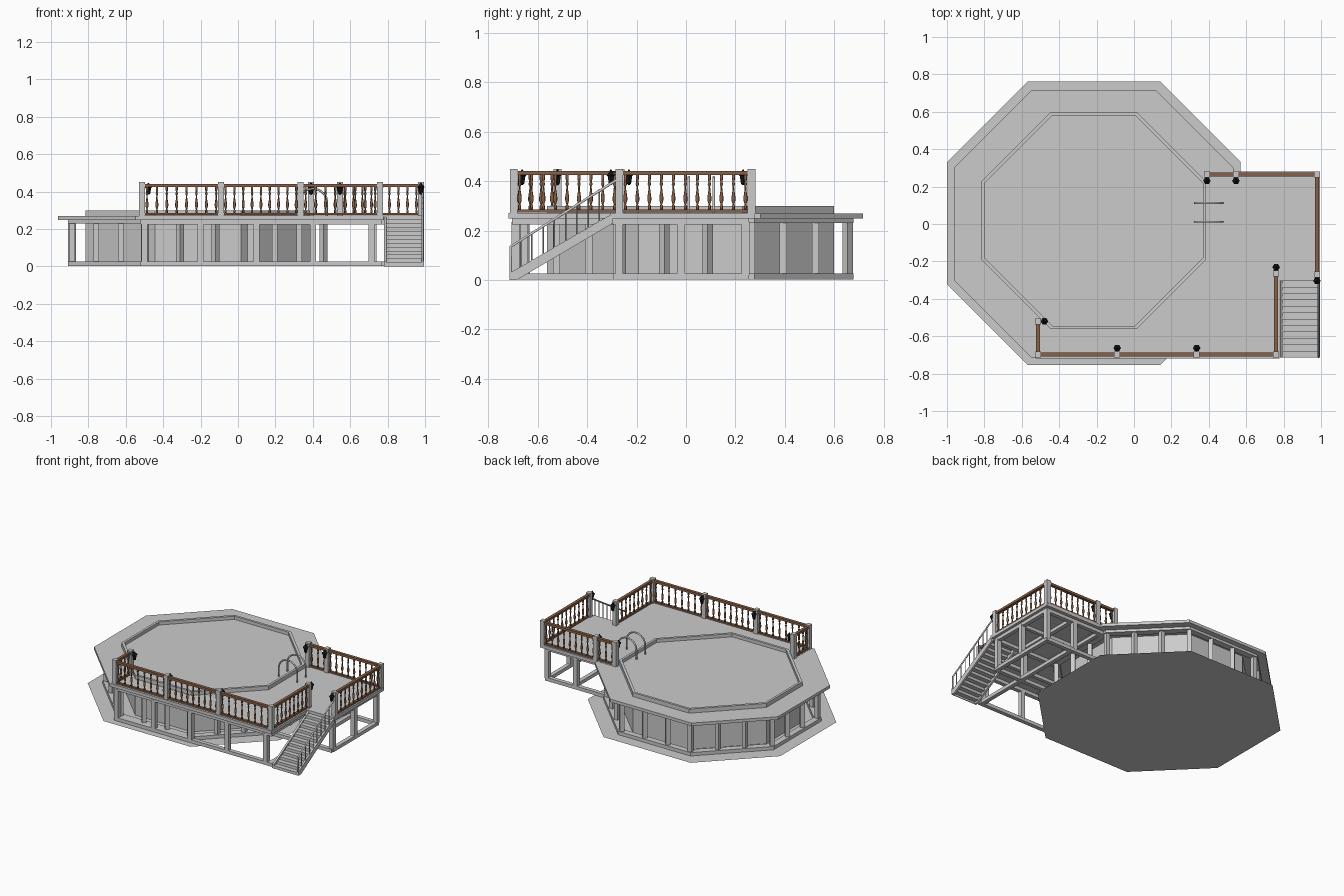
import bpy, bmesh, math
from mathutils import Vector, Matrix

cube = bpy.data.objects.get("Cube")
if cube:
    bpy.data.objects.remove(cube, do_unlink=True)


def material(name, rgb):
    m = bpy.data.materials.new(name)
    m.use_nodes = True
    m.diffuse_color = (*rgb, 1)
    m.node_tree.nodes["Principled BSDF"].inputs["Base Color"].default_value = (*rgb, 1)
    return m


GREY = material("light grey", (0.6, 0.6, 0.6))
BROWN = material("wood brown", (0.25, 0.12, 0.065))
BLACK = material("lamp black", (0.01, 0.01, 0.01))


def finish(name, bm, mat, smooth=False):
    bmesh.ops.recalc_face_normals(bm, faces=bm.faces)
    mesh = bpy.data.meshes.new(name)
    bm.to_mesh(mesh)
    bm.free()
    mesh.materials.append(mat)
    if smooth:
        mesh.shade_smooth()
    ob = bpy.data.objects.new(name, mesh)
    bpy.context.collection.objects.link(ob)
    return ob


def box(bm, x0, x1, y0, y1, z0, z1):
    m = Matrix.Translation(((x0 + x1) / 2, (y0 + y1) / 2, (z0 + z1) / 2))
    m = m @ Matrix.Diagonal((abs(x1 - x0), abs(y1 - y0), abs(z1 - z0), 1))
    bmesh.ops.create_cube(bm, size=1, matrix=m)


def post(bm, x, y, w, z0, z1):
    box(bm, x - w / 2, x + w / 2, y - w / 2, y + w / 2, z0, z1)


def beam(bm, a, b, w, z0, z1):
    """Horizontal bar between two plan points."""
    a, b = Vector(a), Vector(b)
    d = b - a
    mid = (a + b) / 2
    m = Matrix.Translation((mid.x, mid.y, (z0 + z1) / 2))
    m = m @ Matrix.Rotation(math.atan2(d.y, d.x), 4, 'Z')
    bmesh.ops.create_cube(bm, size=1, matrix=m @ Matrix.Diagonal((d.length, w, z1 - z0, 1)))


def prism(bm, pts, z0, z1):
    low = [bm.verts.new((*p, z0)) for p in pts]
    high = [bm.verts.new((*p, z1)) for p in pts]
    bm.faces.new(low[::-1])
    bm.faces.new(high)
    for i in range(len(pts)):
        j = (i + 1) % len(pts)
        bm.faces.new((low[i], low[j], high[j], high[i]))


def ring(bm, outer, inner, z0, z1):
    loops = [[bm.verts.new((*p, z)) for p in pts]
             for pts, z in ((outer, z0), (outer, z1), (inner, z1), (inner, z0))]
    n = len(outer)
    for k in range(4):
        a, b = loops[k], loops[(k + 1) % 4]
        for i in range(n):
            j = (i + 1) % n
            bm.faces.new((a[i], a[j], b[j], b[i]))


def lathe(bm, x, y, profile, sides):
    rows = [[bm.verts.new((x + r * math.cos(math.tau * i / sides),
                           y + r * math.sin(math.tau * i / sides), z))
             for i in range(sides)] for r, z in profile]
    for a, b in zip(rows, rows[1:]):
        for i in range(sides):
            j = (i + 1) % sides
            bm.faces.new((a[i], a[j], b[j], b[i]))
    bm.faces.new(rows[0][::-1])
    bm.faces.new(rows[-1])


def tube(name, pts, radius, mat=GREY):
    cu = bpy.data.curves.new(name, 'CURVE')
    cu.dimensions = '3D'
    cu.bevel_depth, cu.bevel_resolution, cu.use_fill_caps = radius, 1, True
    s = cu.splines.new('POLY')
    s.points.add(len(pts) - 1)
    for p, co in zip(s.points, pts):
        p.co = (*co, 1)
    cu.materials.append(mat)
    ob = bpy.data.objects.new(name, cu)
    bpy.context.collection.objects.link(ob)


def octagon(hx, hy, c, cy=0.0, cx=-0.215):
    q = [(hx, hy - c), (hx - c, hy), (c - hx, hy), (-hx, hy - c)]
    return [(cx + x, cy + y) for x, y in q + [(-x, -y) for x, y in q]]


DECK = 0.27
pool_out, pool_in = octagon(0.6, 0.58, 0.37, 0.018), octagon(0.583, 0.563, 0.363, 0.018)

# Ground sheet, pool shell and water
bm = bmesh.new()
bm.faces.new([bm.verts.new((*p, 0)) for p in octagon(0.785, 0.757, 0.43, 0.004)])
finish("ground_sheet", bm, GREY)
bm = bmesh.new()
ring(bm, pool_out, pool_in, 0.004, 0.3)
finish("pool_wall", bm, GREY)
bm = bmesh.new()
prism(bm, pool_in, 0.262, 0.276)
finish("water", bm, GREY)

# Walkway around the pool, with its frame
bm = bmesh.new()
ring(bm, octagon(0.747, 0.717, 0.415), pool_out, 0.248, DECK)
finish("walkway", bm, GREY)
bm = bmesh.new()
for z0, z1 in ((0.002, 0.027), (0.23, 0.249)):
    ring(bm, octagon(0.695, 0.677, 0.4), octagon(0.65, 0.632, 0.38), z0, z1)
stands = octagon(0.672, 0.654, 0.39)
for i, a in enumerate(stands):
    b = stands[(i + 1) % 8]
    for t in (0, 1 / 3, 2 / 3):
        d = Vector(a).lerp(Vector(b), t)
        m = Matrix.Translation((d.x, d.y, 0.13)) @ Matrix.Rotation(i * math.pi / 4, 4, 'Z')
        bmesh.ops.create_cube(bm, size=1, matrix=m @ Matrix.Diagonal((0.03, 0.03, 0.21, 1)))
finish("walkway_frame", bm, GREY)

# Raised platform beside the pool
bm = bmesh.new()
prism(bm, [(-0.525, -0.718), (0.778, -0.718), (0.778, -0.305), (0.995, -0.305), (0.995, 0.28),
           (0.37, 0.28), (0.38, -0.19), (0.01, -0.555), (-0.45, -0.555), (-0.525, -0.49)],
      0.249, DECK + 0.002)
finish("platform", bm, GREY)

bm = bmesh.new()
lines = [((-0.52, -0.69), (0.77, -0.69)), ((0.75, -0.69), (0.75, 0.25)),
         ((0.96, -0.28), (0.96, 0.25)), ((0.45, 0.24), (0.97, 0.24)), ((0.45, -0.28), (0.97, -0.28))]
for a, b in lines:
    beam(bm, a, b, 0.03, 0.002, 0.027)
    beam(bm, a, b, 0.03, 0.225, 0.25)
for a, b in (((0.5, -0.69), (0.5, 0.25)), ((0.45, -0.02), (0.97, -0.02)), ((0.25, -0.48), (0.77, -0.48))):
    beam(bm, a, b, 0.025, 0.225, 0.25)
for x in (-0.5, -0.2, 0.1, 0.4, 0.715):
    post(bm, x, -0.69, 0.032, 0.02, 0.235)
for x, y in ((0.96, -0.27), (0.96, -0.02), (0.96, 0.24), (0.725, 0.24), (0.725, -0.28)):
    post(bm, x, y, 0.032, 0.02, 0.235)
finish("platform_frame", bm, GREY)

# Stairs
STEPS, Y_TOP, Y_LOW = 12, -0.305, -0.715
run, rise = (Y_TOP - Y_LOW) / STEPS, 0.25 / STEPS
bm = bmesh.new()
for i in range(STEPS):
    y, z = Y_LOW + i * run, (i + 1) * rise
    box(bm, 0.79, 0.985, y, y + run + 0.006, z - 0.007, z)
    box(bm, 0.79, 0.985, y, y + 0.005, z - rise, z)
finish("stair_steps", bm, GREY)
bm = bmesh.new()
for x in (0.78, 0.98):
    sect = [(Y_LOW, 0), (Y_LOW + 0.03, 0), (Y_TOP + 0.01, 0.23), (Y_TOP + 0.01, 0.27), (Y_LOW, 0.027)]
    sides = [[bm.verts.new((x + w, y, z)) for y, z in sect] for w in (0, 0.014)]
    bm.faces.new(sides[0])
    bm.faces.new(sides[1][::-1])
    for i in range(5):
        j = (i + 1) % 5
        bm.faces.new((sides[0][i], sides[0][j], sides[1][j], sides[1][i]))
finish("stair_stringers", bm, GREY)
tube("stair_handrail", [(0.987, Y_LOW + 0.005, 0.02), (0.987, Y_LOW + 0.005, 0.135),
                        (0.987, -0.28, 0.405)], 0.006)
for i in range(1, 9):
    t = i / 9
    y = Y_LOW + t * (Y_TOP - Y_LOW)
    tube("stair_baluster", [(0.987, y, 0.02 + t * 0.24), (0.987, y, 0.135 + t * 0.262)], 0.0035)

# Railings: posts, rails and turned balusters
runs = [[(-0.513, -0.52), (-0.513, -0.697), (-0.09, -0.697), (0.335, -0.697), (0.76, -0.697),
         (0.76, -0.265)],
        [(0.978, -0.27), (0.978, 0.265), (0.545, 0.265), (0.39, 0.265)]]
spindle = [(0.006, 0.285), (0.006, 0.3), (0.003, 0.305), (0.008, 0.322), (0.008, 0.335),
           (0.004, 0.362), (0.003, 0.378), (0.007, 0.388), (0.004, 0.397), (0.006, 0.408), (0.006, 0.427)]
posts, rails, turned = bmesh.new(), bmesh.new(), bmesh.new()
for path in runs:
    for p in path:
        post(posts, *p, 0.032, DECK, 0.45)
    for a, b in zip(path, path[1:]):
        beam(rails, a, b, 0.022, 0.424, 0.441)
        beam(rails, a, b, 0.018, 0.274, 0.286)
        n = max(2, round((Vector(b) - Vector(a)).length / 0.05))
        for i in range(n):
            p = Vector(a).lerp(Vector(b), (i + 0.5) / n)
            lathe(turned, p.x, p.y, spindle, 8)
finish("railing_posts", posts, GREY)
finish("railing_rails", rails, BROWN)
finish("railing_balusters", turned, BROWN, smooth=True)

# Lanterns hung on the posts
lantern = [(0.004, 0.385), (0.01, 0.39), (0.015, 0.42), (0.02, 0.424), (0.008, 0.437), (0.003, 0.447)]
bm = bmesh.new()
for x, y, dx, dy in ((-0.513, -0.52, 1, 0), (-0.09, -0.697, 0, 1), (0.335, -0.697, 0, 1),
                     (0.76, -0.265, 0, 1), (0.978, -0.27, 0, -1), (0.545, 0.265, 0, -1),
                     (0.39, 0.265, 0, -1)):
    lathe(bm, x + dx * 0.034, y + dy * 0.034, lantern, 6)
    beam(bm, (x + dx * 0.014, y + dy * 0.014), (x + dx * 0.034, y + dy * 0.034), 0.006, 0.434, 0.441)
finish("lanterns", bm, BLACK)

# Pool ladder hoops
for y in (0.012, 0.112):
    hoop = [(0.4 - 0.075 * math.cos(math.pi * i / 10), y, 0.345 + 0.07 * math.sin(math.pi * i / 10))
            for i in range(11)]
    tube("ladder_hoop", [(0.325, y, 0.265)] + hoop + [(0.475, y, DECK)], 0.006)
